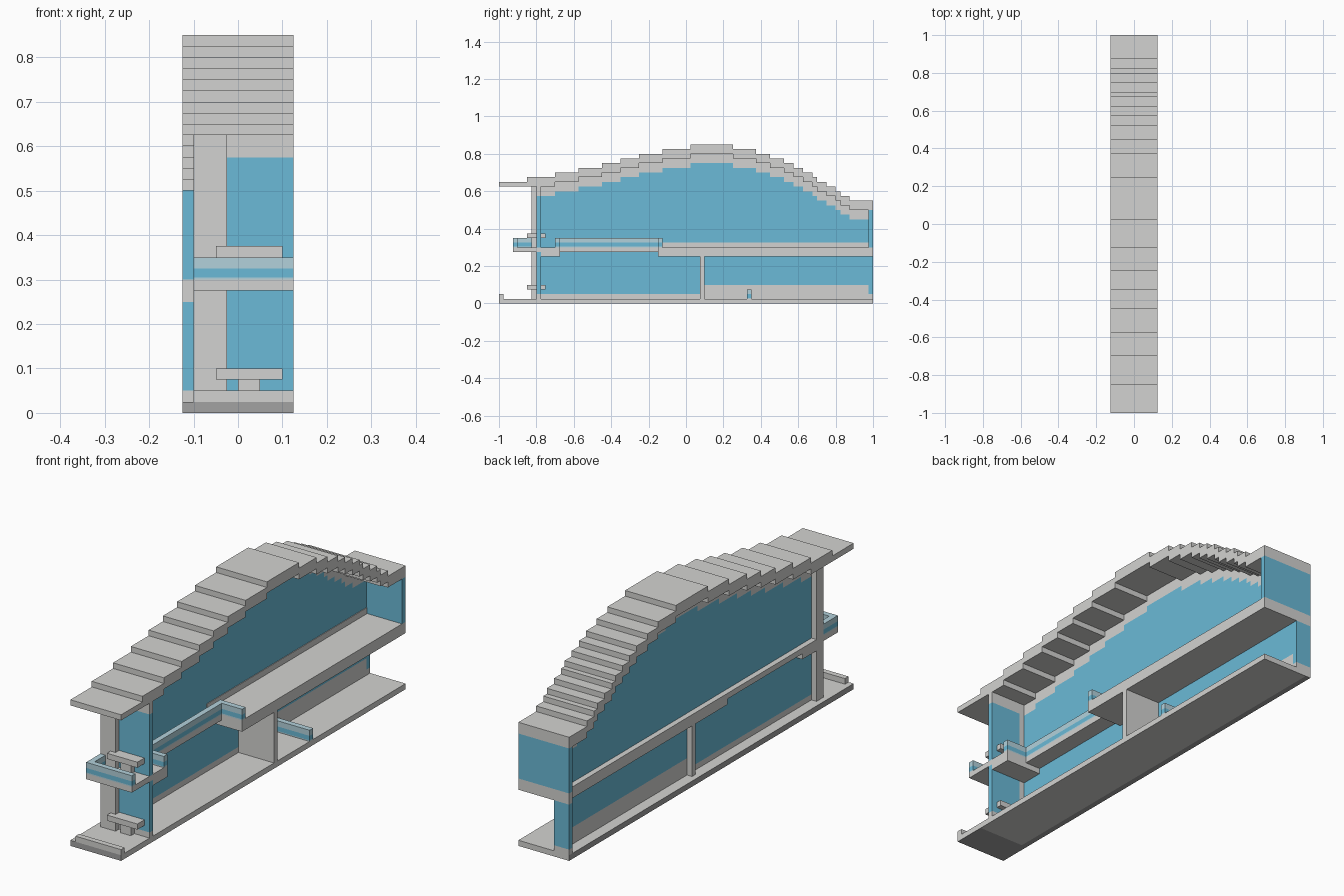
import bpy, bmesh

cube = bpy.data.objects.get("Cube")
if cube:
    bpy.data.objects.remove(cube, do_unlink=True)


def material(name, r, g, b):
    m = bpy.data.materials.new(name)
    m.use_nodes = True
    m.diffuse_color = (r, g, b, 1)
    m.node_tree.nodes["Principled BSDF"].inputs["Base Color"].default_value = (r, g, b, 1)
    return m


GREY = material("light grey", 0.65, 0.65, 0.635)
BLUE = material("glass blue", 0.145, 0.49, 0.68)
PALE = material("pale blue grey", 0.45, 0.64, 0.71)
DARK = material("dark grey", 0.36, 0.36, 0.36)


def finish(name, bm, *mats):
    bmesh.ops.recalc_face_normals(bm, faces=bm.faces)
    mesh = bpy.data.meshes.new(name)
    bm.to_mesh(mesh)
    bm.free()
    for m in mats:
        mesh.materials.append(m)
    obj = bpy.data.objects.new(name, mesh)
    bpy.context.collection.objects.link(obj)
    return obj


def extrude_x(bm, points, x0, x1):
    """Solid from a (y, z) outline, running from x0 to x1."""
    face = bm.faces.new([bm.verts.new((x0, y, z)) for y, z in points])
    out = bmesh.ops.extrude_face_region(bm, geom=[face])["geom"]
    verts = [v for v in out if isinstance(v, bmesh.types.BMVert)]
    bmesh.ops.translate(bm, verts=verts, vec=(x1 - x0, 0, 0))


def prism(name, points, x0, x1, mat):
    bm = bmesh.new()
    extrude_x(bm, points, x0, x1)
    return finish(name, bm, mat)


def rect(y0, y1, z0, z1):
    return [(y0, z0), (y1, z0), (y1, z1), (y0, z1)]


def box(name, x, y, z, mat):
    return prism(name, rect(*y, *z), *x, mat)


def cut(bm, co, no):
    bmesh.ops.bisect_plane(bm, geom=bm.verts[:] + bm.edges[:] + bm.faces[:],
                           plane_co=co, plane_no=no)


FULL = (-0.125, 0.125)
FLOOR = (-0.1, 0.125)
WALL = (-0.075, -0.05)

# Stepped roof line: edges along y, rising to the crown and falling again
EDGES = [-1, -.85, -.7, -.575, -.45, -.35, -.25, -.125, .025, .25, .375, .45,
         .525, .575, .625, .675, .7, .75, .8, .825, .875, 1]
TOPS = [0.85 - 0.025 * abs(i - 8) for i in range(len(EDGES) - 1)]


def steps(drop, y0=-1, y1=1):
    line = []
    for a, b, z in zip(EDGES, EDGES[1:], TOPS):
        a, b = max(a, y0), min(b, y1)
        if a < b:
            line += [(a, z - drop), (b, z - drop)]
    return line


underside = steps(0.05)
underside[0], underside[1] = (-1, 0.625), (-0.85, 0.625)
merged = [p for i, p in enumerate(underside) if i == 0 or p != underside[i - 1]]
prism("stepped_roof", steps(0) + merged[::-1], *FULL, GREY)

# Base slab with a dark border on its outer edge
bm = bmesh.new()
extrude_x(bm, rect(-1, 1, 0, 0.025), *FULL)
cut(bm, (-0.1, 0, 0), (1, 0, 0))
cut(bm, (0, -0.85, 0), (0, 1, 0))
bmesh.ops.recalc_face_normals(bm, faces=bm.faces)
for f in bm.faces:
    c = f.calc_center_median()
    outer = c.x < -0.1 or (c.y < -0.85 and c.x < 0.12)
    f.material_index = int(outer and f.normal.z < 0.5 and c.y < 0.99)
finish("base_slab", bm, GREY, DARK)
box("front_kerb", FLOOR, (-1, -0.975), (0.025, 0.05), GREY)

# Upper floor: main slab, gallery beside the opening, landing and balcony
box("upper_floor", FLOOR, (-0.15, 0.975), (0.25, 0.3), GREY)
box("gallery_floor", (-0.1, 0.025), (-0.675, -0.15), (0.275, 0.3), GREY)
box("landing_floor", FLOOR, (-0.775, -0.675), (0.25, 0.3), GREY)
box("balcony_floor", FLOOR, (-0.925, -0.775), (0.275, 0.3), GREY)

# Lower side wall in two bays, with a cross wall between them
for bay, y, sill, top in (("front", (-0.8, 0.075), 0.05, 0.275),
                          ("back", (0.1, 0.975), 0.1, 0.25)):
    box(bay + "_lower_sill", WALL, y, (0.025, sill), GREY)
    box(bay + "_lower_glass", WALL, y, (sill, top), BLUE)
box("cross_wall", FLOOR, (0.075, 0.1), (0.025, 0.25), GREY)

# Upper side wall: glass following the roof, header band and inner skirting
Y0, Y1 = -0.8, 0.975
glass_top = steps(0.1, Y0, Y1)
prism("upper_glass", [(Y1, 0.3), (Y0, 0.3)] + glass_top, *WALL, BLUE)
prism("upper_header", steps(0.05, Y0, Y1) + glass_top[::-1], *WALL, GREY)
box("upper_skirting", (-0.05, -0.047), (-0.15, Y1), (0.3, 0.327), GREY)

# Front post, front glazing and back glazing
for storey, z in (("lower", (0.025, 0.275)), ("upper", (0.3, 0.65))):
    box(storey + "_front_post", (-0.1, -0.025), (-0.825, -0.775), z, GREY)
PANE = (-0.025, 0.125)
FRONT = (-0.8, -0.775)
BACK = (0.975, 1)
box("lower_front_threshold", PANE, FRONT, (0.025, 0.05), GREY)
box("lower_front_glass", PANE, FRONT, (0.05, 0.275), BLUE)
box("upper_front_glass", PANE, FRONT, (0.3, 0.575), BLUE)
box("upper_front_header", PANE, FRONT, (0.575, 0.625), GREY)
box("upper_back_glass", FULL, BACK, (0.3, 0.5), BLUE)
box("back_floor_band", FULL, BACK, (0.25, 0.3), GREY)
box("lower_back_sill", (-0.125, -0.05), BACK, (0.025, 0.05), GREY)
box("lower_back_glass", (-0.125, -0.05), BACK, (0.05, 0.25), BLUE)

# Small shelves on both sides of the front glazing, each outer one on a foot
for storey, z in (("lower", 0.025), ("upper", 0.3)):
    for side, y in (("outer", (-0.85, -0.8)), ("inner", (-0.775, -0.75))):
        box(f"{storey}_{side}_shelf", (-0.05, 0.1), y, (z + 0.05, z + 0.075), GREY)
    box(storey + "_shelf_foot", (0, 0.05), (-0.825, -0.8), (z, z + 0.05), GREY)


def rail(name, x, y, z0):
    """Pale railing with a blue lower band."""
    bm = bmesh.new()
    extrude_x(bm, rect(*y, z0, z0 + 0.05), *x)
    for h in (0.005, 0.025):
        cut(bm, (0, 0, z0 + h), (0, 0, 1))
    for f in bm.faces:
        f.material_index = int(0.005 < f.calc_center_median().z - z0 < 0.025)
    finish(name, bm, PALE, BLUE)


# Balcony railing, railing round the floor opening, and a low room screen
rail("balcony_front_rail", FLOOR, (-0.925, -0.9), 0.3)
rail("balcony_side_rail", (-0.1, -0.075), (-0.9, -0.825), 0.3)
rail("gallery_rail", (0, 0.025), (-0.675, -0.15), 0.3)
rail("opening_front_rail", (0, 0.125), (-0.7, -0.675), 0.3)
rail("opening_back_rail", (0, 0.125), (-0.15, -0.125), 0.3)
rail("low_screen", (-0.05, 0.125), (0.325, 0.35), 0.025)
